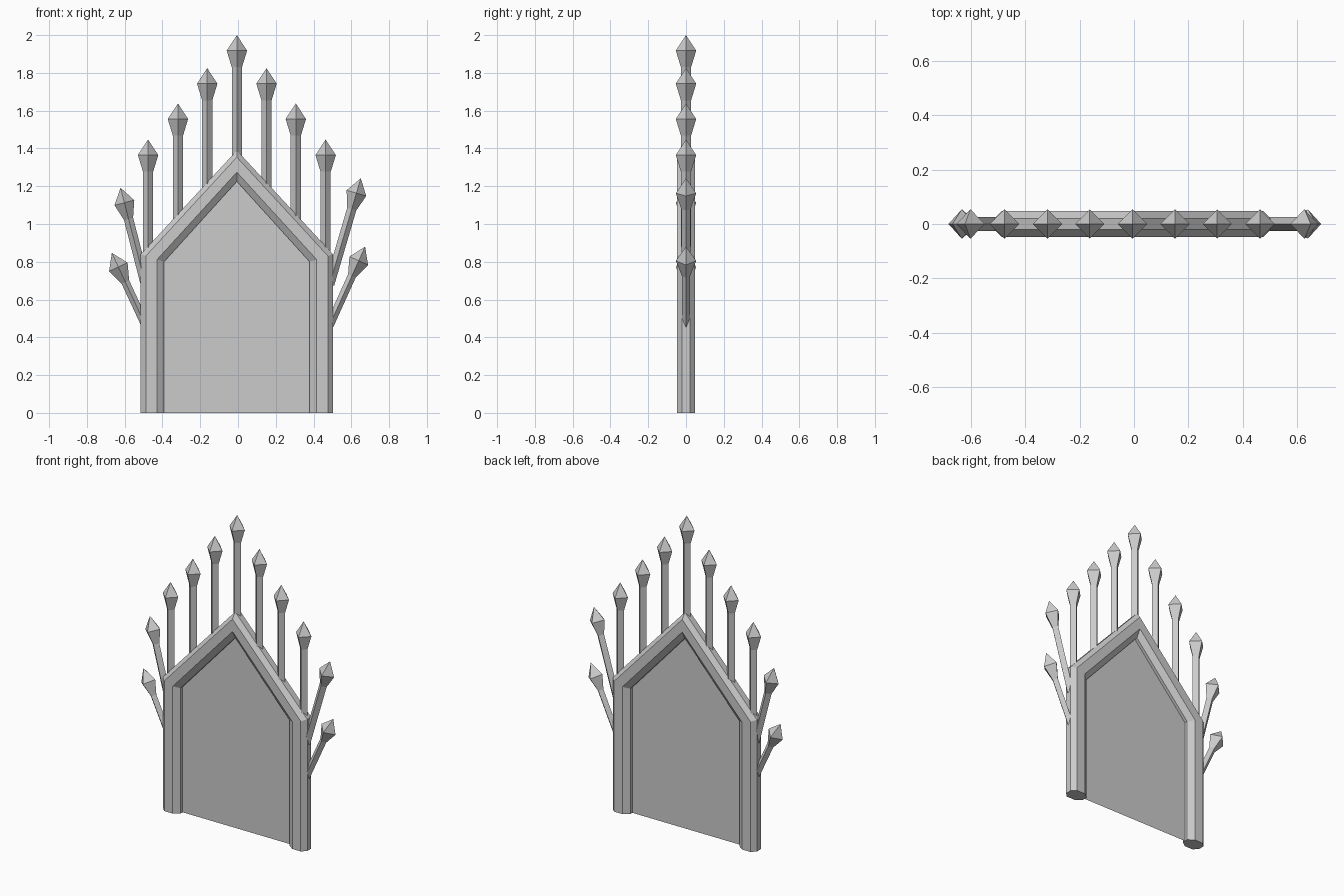
import bpy, bmesh, math
from mathutils import Vector, Matrix

if "Cube" in bpy.data.objects:
    bpy.data.objects.remove(bpy.data.objects["Cube"])

CX = -0.006  # middle of the arch


def make_object(name, bm):
    bmesh.ops.recalc_face_normals(bm, faces=bm.faces[:])
    me = bpy.data.meshes.new(name)
    bm.to_mesh(me)
    bm.free()
    ob = bpy.data.objects.new(name, me)
    bpy.context.collection.objects.link(ob)
    return ob


def loft(bm, rings):
    for a, b in zip(rings, rings[1:]):
        n = len(a)
        for i in range(n):
            bm.faces.new((a[i], a[(i + 1) % n], b[(i + 1) % n], b[i]))


# Arched frame: octagonal section (t from outer to inner edge, y) swept with mitres
outer = [(-0.509, 0), (-0.509, 0.84), (0, 1.39), (0.509, 0.84), (0.509, 0)]
inner = [(-0.385, 0), (-0.385, 0.80), (0, 1.225), (0.385, 0.80), (0.385, 0)]
section = [(0, -0.02), (0.22, -0.047), (0.7, -0.047), (1, -0.02),
           (1, 0.02), (0.7, 0.047), (0.22, 0.047), (0, 0.02)]
bm = bmesh.new()
rings = []
for (ox, oz), (ix, iz) in zip(outer, inner):
    rings.append([bm.verts.new((CX + ox + (ix - ox) * t, y, oz + (iz - oz) * t))
                  for t, y in section])
loft(bm, rings)
bm.faces.new(rings[0])
bm.faces.new(rings[-1])
make_object("arch_frame", bm)

# Flat panel inside the frame
bm = bmesh.new()
bm.faces.new([bm.verts.new((CX + x * 1.02, 0, z + (0.01 if z else 0)))
              for x, z in inner])
make_object("panel", bm)


# Four-sided spike with a pointed diamond head
def spike(name, base, tip, shaft=0.027, head=0.054):
    base, tip = Vector((base[0], 0, base[1])), Vector((tip[0], 0, tip[1]))
    d = tip - base
    L = d.length
    rot = Matrix.Rotation(math.atan2(d.x, d.z), 4, 'Y')
    bm = bmesh.new()
    rings = []
    for r, h in [(shaft, 0), (shaft, L - 0.17), (head, L - 0.082)]:
        rings.append([bm.verts.new(base + rot @ Vector((r * x, r * y, h)))
                      for x, y in ((1, 0), (0, 1), (-1, 0), (0, -1))])
    loft(bm, rings)
    bm.faces.new(rings[0])
    top = bm.verts.new(tip)
    for i in range(4):
        bm.faces.new((rings[-1][i], rings[-1][(i + 1) % 4], top))
    make_object(name, bm)


# Upright spikes along the gable
spike("spike_centre", (CX, 1.36), (CX, 2.0))
for side, label in ((-1, "left"), (1, "right")):
    for i, (x, z0, z1) in enumerate([(0.157, 1.19, 1.825), (0.312, 1.02, 1.638),
                                     (0.47, 0.85, 1.447)]):
        spike(f"spike_{label}_{i + 1}", (CX + side * x, z0), (CX + side * x, z1))

# Leaning side spikes
spike("side_spike_left_upper", (-0.49, 0.68), (-0.622, 1.192), 0.025)
spike("side_spike_right_upper", (0.485, 0.68), (0.65, 1.242), 0.025)
spike("side_spike_left_lower", (-0.488, 0.46), (-0.668, 0.847), 0.022)
spike("side_spike_right_lower", (0.483, 0.46), (0.673, 0.88), 0.022)
